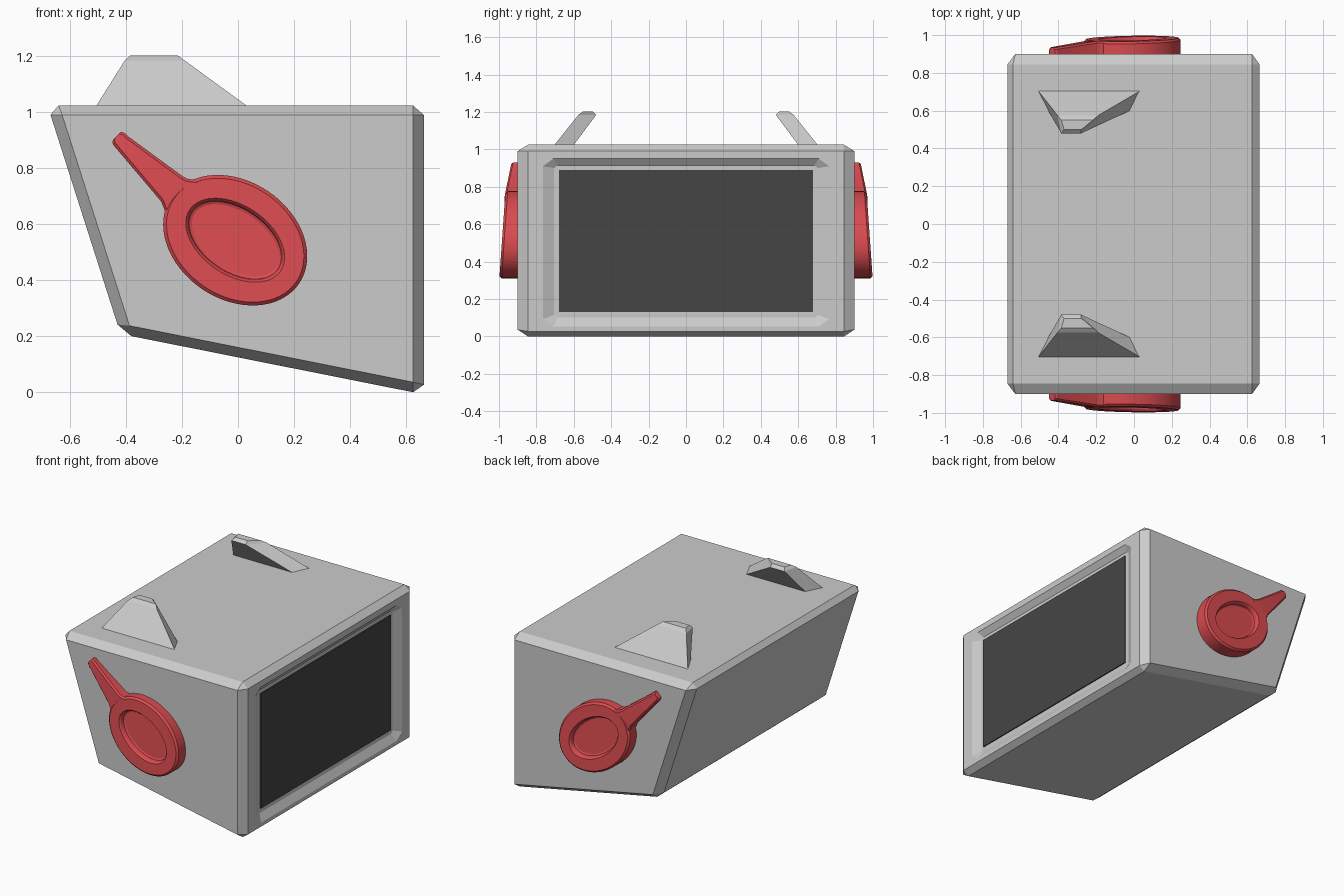
import bpy, bmesh
from math import sin, cos, pi, radians

if "Cube" in bpy.data.objects:
    bpy.data.objects.remove(bpy.data.objects["Cube"])


def material(name, rgb):
    m = bpy.data.materials.new(name)
    m.diffuse_color = (*rgb, 1)
    m.use_nodes = True
    m.node_tree.nodes["Principled BSDF"].inputs["Base Color"].default_value = m.diffuse_color
    return m


def loft(name, rings, mat=None, mirror=False, smooth=False):
    """Skin a list of equal-length vertex rings and cap both ends."""
    bm = bmesh.new()
    vs = [[bm.verts.new(p) for p in r] for r in rings]
    n = len(vs[0])
    for a, b in zip(vs, vs[1:]):
        for i in range(n):
            j = (i + 1) % n
            bm.faces.new((a[i], a[j], b[j], b[i]))
    bm.faces.new(vs[0][::-1])
    bm.faces.new(vs[-1])
    bmesh.ops.recalc_face_normals(bm, faces=bm.faces)
    me = bpy.data.meshes.new(name)
    bm.to_mesh(me)
    bm.free()
    ob = bpy.data.objects.new(name, me)
    bpy.context.collection.objects.link(ob)
    if mat:
        me.materials.append(mat)
    if mirror:
        m = ob.modifiers.new("Mirror", 'MIRROR')
        m.use_axis = (False, True, False)
    if smooth:
        bpy.ops.object.select_all(action='DESELECT')
        ob.select_set(True)
        bpy.context.view_layer.objects.active = ob
        bpy.ops.object.shade_smooth_by_angle(angle=radians(25))
    return ob


red = material("red", (0.7, 0.07, 0.08))
dark = material("dark_glass", (0.06, 0.06, 0.06))

# Housing: slanted side profile; the object scale makes the chamfer uneven per axis
S = (0.04, 0.055, 0.035)
profile = [(-0.681, 1.025), (0.665, 1.025), (0.665, -0.008), (-0.42, 0.208)]
body = loft("housing", [[(x / S[0], y / S[1], z / S[2]) for x, z in profile]
                        for y in (-0.9, 0.9)])
body.scale = S
bev = body.modifiers.new("Chamfer", 'BEVEL')
bev.width, bev.segments, bev.limit_method = 1.0, 1, 'NONE'


# Screen recess: tapered opening with clipped corners
def frame(x, w, z0, z1, cy, cz):
    return [(x, -w + cy, z0), (x, w - cy, z0), (x, w, z0 + cz), (x, w, z1 - cz),
            (x, w - cy, z1), (x, -w + cy, z1), (x, -w, z1 - cz), (x, -w, z0 + cz)]


cutter = loft("recess_cutter", [frame(0.72, 0.765, 0.053, 0.95, 0.055, 0.04),
                                frame(0.665, 0.765, 0.053, 0.95, 0.055, 0.04),
                                frame(0.638, 0.706, 0.10, 0.915, 0.02, 0.015)])
cutter.hide_render = True
cutter.hide_viewport = True
cut = body.modifiers.new("Recess", 'BOOLEAN')
cut.operation, cut.object, cut.solver = 'DIFFERENCE', cutter, 'EXACT'

# Screen
loft("screen", [[(x, -0.68, 0.13), (x, 0.68, 0.13), (x, 0.68, 0.89), (x, -0.68, 0.89)]
                for x in (0.60, 0.645)], dark)


# Ears leaning inwards on the roof
def ear_ring(yo, yi, z, xo, xi):
    return [(xo[0], yo, z), (xo[1], yo, z), (xi[1], yi, z), (xi[0], yi, z)]


loft("ear", [ear_ring(-0.715, -0.61, 1.01, (-0.515, 0.05), (-0.46, 0.0)),
             ear_ring(-0.575, -0.48, 1.185, (-0.405, -0.19), (-0.385, -0.28)),
             ear_ring(-0.55, -0.50, 1.203, (-0.385, -0.215), (-0.37, -0.28))], mirror=True)

# Side knob: tilted ellipse with a dished middle, thinner towards the top
TILT, CX, CZ, N = radians(-34), -0.01, 0.543, 64


def top(z):
    return 0.998 - 0.07 * (z - 0.31) - 0.14 * max(0, z - 0.77)


def ellipse(a, b, drop=None):
    pts = []
    for i in range(N):
        t = 2 * pi * i / N
        u, v = a * cos(t), b * sin(t)
        x = CX + u * cos(TILT) - v * sin(TILT)
        z = CZ + u * sin(TILT) + v * cos(TILT)
        pts.append((x, -0.88 if drop is None else -(top(z) - drop), z))
    return pts


loft("side_knob", [ellipse(0.276, 0.211), ellipse(0.276, 0.211, 0.012),
                   ellipse(0.264, 0.199, 0), ellipse(0.196, 0.124, 0),
                   ellipse(0.188, 0.116, 0.010), ellipse(0.184, 0.112, 0.030),
                   ellipse(0.174, 0.102, 0.035)],
     red, mirror=True, smooth=True)


# Pointer arm: cross-sections from the knob out to the tip
def section(right, left, c=0.01):
    (xr, zr), (xl, zl) = right, left
    d = ((xl - xr) ** 2 + (zl - zr) ** 2) ** 0.5
    dx, dz = (xl - xr) / d * c, (zl - zr) / d * c
    y = top((zr + zl) / 2) - 0.002
    return [(xr, -0.88, zr), (xr, -y + c, zr), (xr + dx, -y, zr + dz),
            (xl - dx, -y, zl - dz), (xl, -y + c, zl), (xl, -0.88, zl)]


arm = [((-0.14, 0.757), (-0.25, 0.61)), ((-0.18, 0.762), (-0.264, 0.655)),
       ((-0.20, 0.773), (-0.275, 0.682)), ((-0.395, 0.916), (-0.442, 0.879)),
       ((-0.406, 0.927), (-0.449, 0.890)), ((-0.418, 0.930), (-0.447, 0.901))]
loft("pointer_arm", [section(*s) for s in arm], red, mirror=True, smooth=True)
